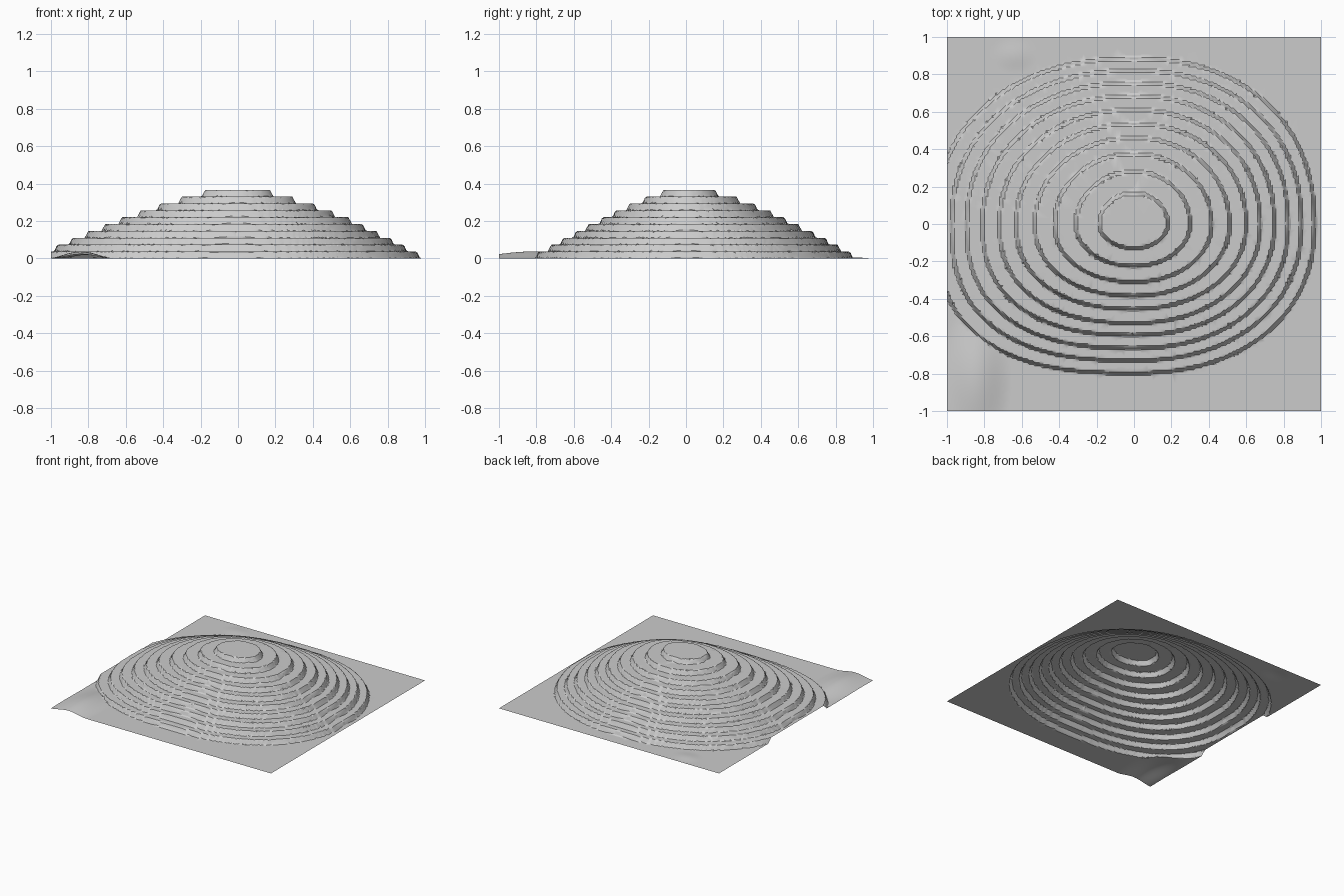
import bpy, bmesh, math

cube = bpy.data.objects.get("Cube")
if cube:
    bpy.data.objects.remove(cube, do_unlink=True)

CELLS = 200          # grid resolution of the ground sheet
STEP = 0.0367        # height of one terrace
WALL = 0.016         # horizontal run of a terrace wall

# Reach of each terrace contour, from the summit down, in four directions
EAST = [0.18, 0.30, 0.415, 0.51, 0.60, 0.675, 0.75, 0.825, 0.895, 0.965]
WEST = [0.185, 0.31, 0.425, 0.53, 0.63, 0.72, 0.81, 0.895, 0.975, 1.06]
NORTH = [0.165, 0.28, 0.375, 0.46, 0.535, 0.61, 0.685, 0.755, 0.82, 0.885]
SOUTH = [0.13, 0.225, 0.31, 0.385, 0.455, 0.53, 0.595, 0.665, 0.73, 0.797]


def clamp(v):
    return max(0.0, min(1.0, v))


def terraces(x, y):
    """Stepped hill: every contour is a superellipse that squares off lower down."""
    rho = math.hypot(x, y)
    if rho < 0.05:
        return STEP * len(EAST)
    height = 0.0
    for k in range(len(EAST)):
        a = EAST[k] if x > 0 else WEST[k]
        b = NORTH[k] if y > 0 else SOUTH[k]
        p = 2 + k * (0.07 if x < 0 and y < 0 else 0.025)
        q = (abs(x / a) ** p + abs(y / b) ** p) ** (1 / p)
        height += STEP * clamp(rho * (1 / q - 1) / WALL + 0.5)
    return height


def mound(x, y, cx, cy, rx, ry, h):
    """Soft rounded swelling with an elliptical foot."""
    d = math.hypot((x - cx) / rx, (y - cy) / ry)
    return h * (0.5 + 0.5 * math.cos(math.pi * min(d, 1)))


def ground(x, y):
    corner = mound(x, y, -0.84, -0.82, 0.19, 0.42, 0.037)
    back = mound(x, y, -0.64, 0.90, 0.13, 0.10, 0.006)
    return max(terraces(x, y), corner, back)


# Ground sheet raised into the terraced hill
bm = bmesh.new()
bmesh.ops.create_grid(bm, x_segments=CELLS, y_segments=CELLS, size=1)
for v in bm.verts:
    v.co.z = ground(v.co.x, v.co.y)

# Merge the flat cells so only the slopes keep a dense mesh
bmesh.ops.dissolve_limit(bm, angle_limit=math.radians(0.05),
                         verts=bm.verts[:], edges=bm.edges[:])
bmesh.ops.triangulate(bm, faces=bm.faces[:])
for f in bm.faces:
    if f.normal.z < 0:
        f.normal_flip()

mesh = bpy.data.meshes.new("terraced_hill")
bm.to_mesh(mesh)
bm.free()
hill = bpy.data.objects.new("terraced_hill", mesh)
bpy.context.collection.objects.link(hill)

# Single stone grey colour
grey = bpy.data.materials.new("light_grey")
grey.use_nodes = True
colour = (0.6, 0.6, 0.6, 1)
grey.diffuse_color = colour
grey.node_tree.nodes["Principled BSDF"].inputs["Base Color"].default_value = colour
mesh.materials.append(grey)

# Smooth slopes with crisp terrace rims
bpy.ops.object.select_all(action='DESELECT')
hill.select_set(True)
bpy.context.view_layer.objects.active = hill
bpy.ops.object.shade_smooth_by_angle(angle=math.radians(30))
